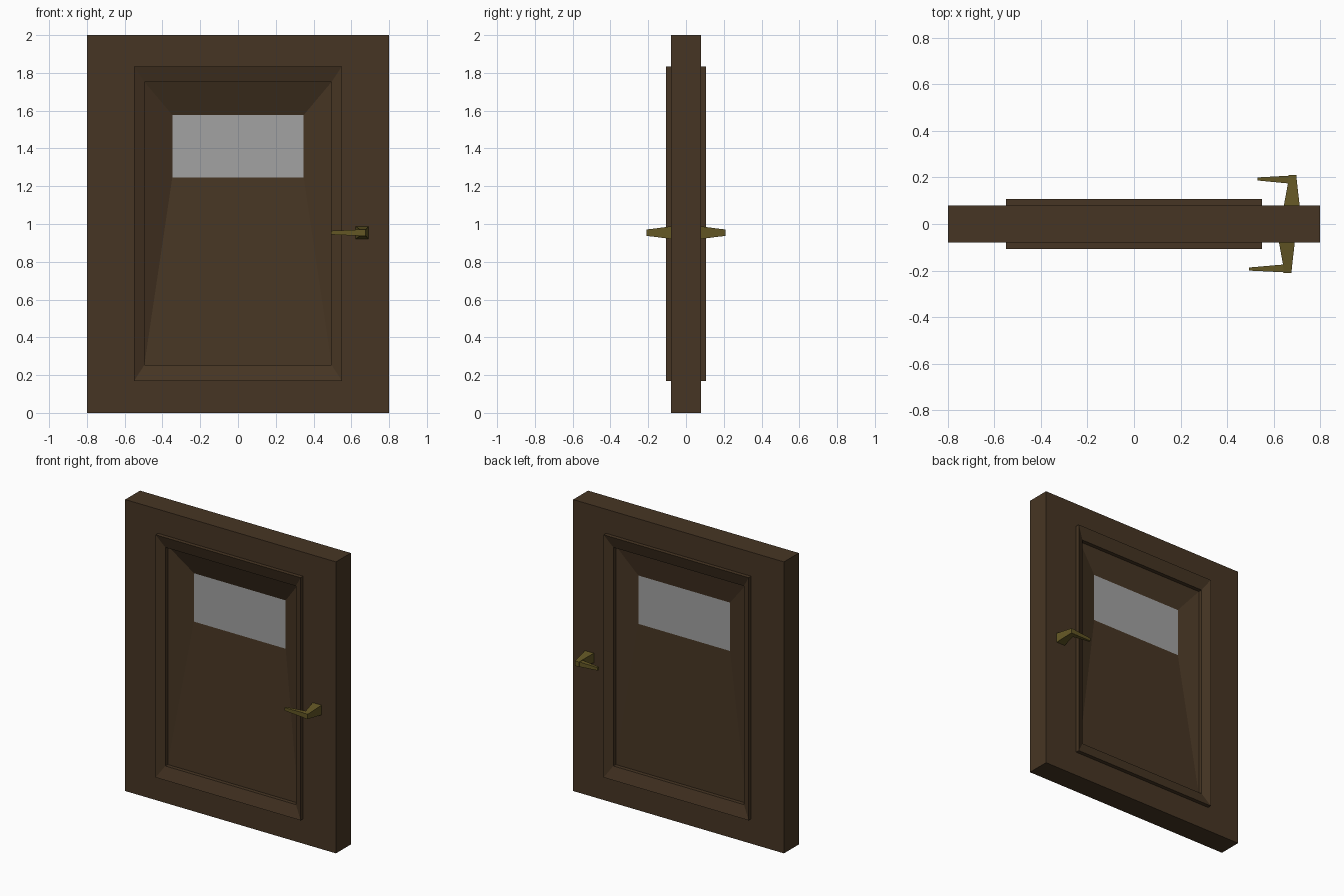
import bpy, bmesh

if "Cube" in bpy.data.objects:
    bpy.data.objects.remove(bpy.data.objects["Cube"])


def material(name, rgb):
    mat = bpy.data.materials.new(name)
    mat.diffuse_color = (*rgb, 1)
    mat.use_nodes = True
    mat.node_tree.nodes["Principled BSDF"].inputs["Base Color"].default_value = mat.diffuse_color
    return mat


WOOD = material("dark_wood", (0.062, 0.036, 0.017))
BRASS = material("aged_brass", (0.125, 0.095, 0.018))
GLASS = material("grey_glass", (0.36, 0.36, 0.36))


def loft(name, rings, mat, loop=False):
    """Join four-point rings with quads; close into a loop or cap both ends."""
    bm = bmesh.new()
    rows = [[bm.verts.new(p) for p in ring] for ring in rings]
    pairs = list(zip(rows, rows[1:]))
    if loop:
        pairs.append((rows[-1], rows[0]))
    for a, b in pairs:
        for i in range(4):
            j = (i + 1) % 4
            bm.faces.new((a[i], a[j], b[j], b[i]))
    if not loop:
        bm.faces.new(rows[0])
        if len(rows) > 1:
            bm.faces.new(rows[-1])
    bmesh.ops.recalc_face_normals(bm, faces=bm.faces)
    mesh = bpy.data.meshes.new(name)
    bm.to_mesh(mesh)
    bm.free()
    mesh.materials.append(mat)
    obj = bpy.data.objects.new(name, mesh)
    bpy.context.collection.objects.link(obj)
    return obj


def frame_ring(w, z0, z1, y):
    return [(-w, y, z0), (w, y, z0), (w, y, z1), (-w, y, z1)]


# Door leaf: slab edge, raised moulding, step and sloping panel on each face
PROFILE = [
    (0.80, 0.0, 2.0, 0.08),
    (0.55, 0.17, 1.835, 0.08),
    (0.55, 0.17, 1.835, 0.107),
    (0.496, 0.253, 1.753, 0.08),
    (0.496, 0.253, 1.753, 0.053),
]
WINDOW = (0.348, 1.245, 1.577, 0.02)
front = [frame_ring(w, a, b, -y) for w, a, b, y in PROFILE]
back = [frame_ring(w, a, b, y) for w, a, b, y in reversed(PROFILE)]
loft("door_leaf", front + [frame_ring(*WINDOW)] + back, WOOD, loop=True)

# Window pane
loft("window_pane", [frame_ring(*WINDOW)], GLASS)


# Lever handles: tapered stem out of the door plus a tapered grip
def handle(side, s, dx, tip_x):
    zc = 0.954
    stem = []
    for x0, x1, y, h in [(0.622, 0.691, 0.075, 0.034),
                         (0.640, 0.680, 0.173, 0.021),
                         (0.643, 0.676, 0.21, 0.017)]:
        stem.append([(x0 + dx, s * y, zc - h), (x1 + dx, s * y, zc - h),
                     (x1 + dx, s * y, zc + h), (x0 + dx, s * y, zc + h)])
    loft(side + "_handle_stem", stem, BRASS)
    grip = []
    for x, y0, y1, h in [(0.655 + dx, 0.173, 0.208, 0.017),
                         (tip_x, 0.187, 0.2, 0.010)]:
        grip.append([(x, s * y0, zc - h), (x, s * y1, zc - h),
                     (x, s * y1, zc + h), (x, s * y0, zc + h)])
    loft(side + "_handle_grip", grip, BRASS)


handle("front", -1, 0.0, 0.493)
handle("back", 1, 0.021, 0.53)
